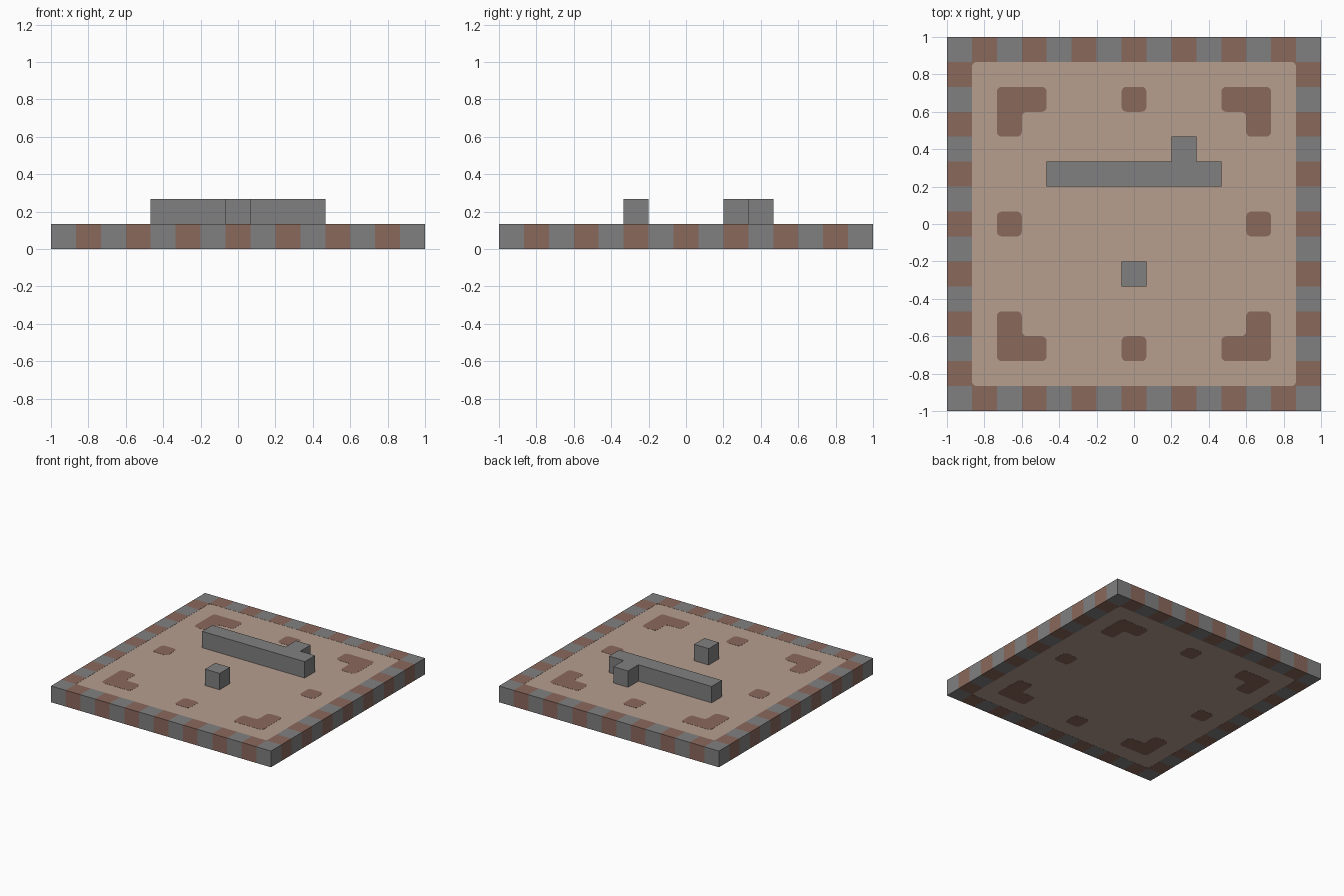
import bpy, bmesh

CELLS = 15
C = 2 / CELLS        # side of one square cell
R = 0.027            # rounding of the painted shapes

if "Cube" in bpy.data.objects:
    bpy.data.objects.remove(bpy.data.objects["Cube"], do_unlink=True)


def material(name, rgb):
    mat = bpy.data.materials.new(name)
    mat.use_nodes = True
    mat.diffuse_color = (*rgb, 1)
    mat.node_tree.nodes["Principled BSDF"].inputs["Base Color"].default_value = (*rgb, 1)
    return mat


grey = material("stone grey", (0.216, 0.216, 0.216))
brown = material("clay brown", (0.254, 0.138, 0.107))
sand = material("pale sand", (0.468, 0.342, 0.275))


def finish(bm, name, *mats):
    bmesh.ops.recalc_face_normals(bm, faces=bm.faces)
    mesh = bpy.data.meshes.new(name)
    bm.to_mesh(mesh)
    bm.free()
    for mat in mats:
        mesh.materials.append(mat)
    obj = bpy.data.objects.new(name, mesh)
    bpy.context.collection.objects.link(obj)
    return obj


def extrude(bm, height):
    top = bmesh.ops.extrude_face_region(bm, geom=bm.faces[:])["geom"]
    verts = [v for v in top if isinstance(v, bmesh.types.BMVert)]
    bmesh.ops.translate(bm, verts=verts, vec=(0, 0, height))


def prism(name, outline, z0, z1, mat, radius=0):
    """Upright prism from an outline in cell units, with rounded corners."""
    bm = bmesh.new()
    bm.faces.new([bm.verts.new((x * C, y * C, z0)) for x, y in outline])
    extrude(bm, z1 - z0)
    if radius:
        upright = [e for e in bm.edges if abs(e.verts[0].co.z - e.verts[1].co.z) > 0.01]
        bmesh.ops.bevel(bm, geom=upright, offset=radius, segments=4,
                        profile=0.5, affect='EDGES')
    return finish(bm, name, mat)


def box(x, y, half=0.5):
    return [(x - half, y - half), (x + half, y - half),
            (x + half, y + half), (x - half, y + half)]


# Chequered border: a ring of cells, extruded, coloured by cell parity
bm = bmesh.new()
bmesh.ops.create_grid(bm, x_segments=CELLS, y_segments=CELLS, size=1)
inner = [f for f in bm.faces
         if max(map(abs, f.calc_center_median().xy)) < 1 - C]
bmesh.ops.delete(bm, geom=inner, context='FACES')
extrude(bm, C)
bmesh.ops.recalc_face_normals(bm, faces=bm.faces)
for f in bm.faces:
    p = f.calc_center_median() - f.normal * 0.01
    f.material_index = (int((p.x + 1) / C) + int((p.y + 1) / C)) % 2
finish(bm, "chequered_border", grey, brown)

# Floor: a brown core showing only at the rounded corners of the sand slab
prism("floor_core", box(0, 0, 6.5), 0.002, C - 0.002, brown)
prism("sand_floor", box(0, 0, 6.5), 0.001, C - 0.001, sand, R)

# Corner marks: L shapes repeated in the four quadrants
L = [(5.5, 5.5), (3.5, 5.5), (3.5, 4.5), (4.5, 4.5), (4.5, 3.5), (5.5, 3.5)]
for side, sx in (("left", 1), ("right", -1)):
    for end, sy in (("back", 1), ("front", -1)):
        prism(f"corner_mark_{end}_{side}", [(x * sx, y * sy) for x, y in L],
              0, C, brown, R)

# Square marks in the middle of each side
for name, x, y in (("left", 5, 0), ("right", -5, 0), ("back", 0, 5), ("front", 0, -5)):
    prism(f"square_mark_{name}", box(x, y), 0, C, brown, R)

# Raised stone blocks
wall = [(-3.5, 1.5), (3.5, 1.5), (3.5, 2.5), (2.5, 2.5),
        (2.5, 3.5), (1.5, 3.5), (1.5, 2.5), (-3.5, 2.5)]
prism("long_wall", wall, C - 0.001, 2 * C, grey)
prism("single_block", box(0, -2), C - 0.001, 2 * C, grey)
